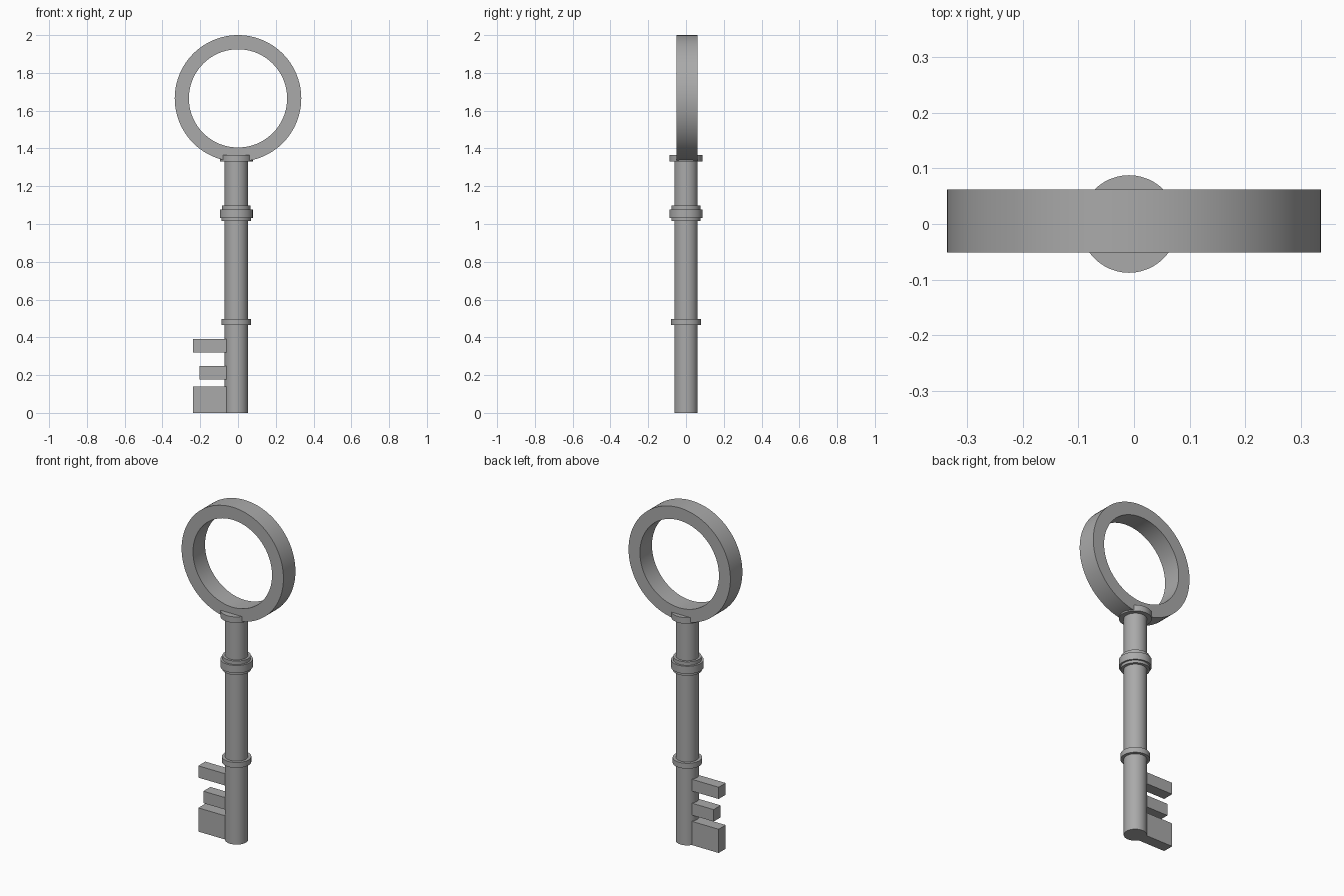
import bpy, bmesh, math
from mathutils import Matrix

if "Cube" in bpy.data.objects:
    bpy.data.objects.remove(bpy.data.objects["Cube"])

SHAFT_X = -0.009
iron = bpy.data.materials.new("dark_iron")
iron.diffuse_color = (0.4, 0.4, 0.4, 1)
iron.use_nodes = True
iron.node_tree.nodes["Principled BSDF"].inputs["Base Color"].default_value = iron.diffuse_color


def finish(name, bm, matrix=Matrix(), smooth=True):
    bmesh.ops.transform(bm, matrix=matrix, verts=bm.verts)
    bmesh.ops.recalc_face_normals(bm, faces=bm.faces)
    mesh = bpy.data.meshes.new(name)
    bm.to_mesh(mesh)
    bm.free()
    mesh.materials.append(iron)
    ob = bpy.data.objects.new(name, mesh)
    bpy.context.collection.objects.link(ob)
    if smooth:
        bpy.ops.object.select_all(action='DESELECT')
        ob.select_set(True)
        bpy.context.view_layer.objects.active = ob
        bpy.ops.object.shade_smooth_by_angle(angle=math.radians(30))
    return ob


def lathe(name, profile, matrix, steps, closed=False):
    """Revolve (radius, height) points around z."""
    bm = bmesh.new()
    verts = [bm.verts.new((r, 0, z)) for r, z in profile]
    edges = [bm.edges.new(p) for p in zip(verts, verts[1:])]
    if closed:
        edges.append(bm.edges.new((verts[-1], verts[0])))
    bmesh.ops.spin(bm, geom=verts + edges, cent=(0, 0, 0), axis=(0, 0, 1),
                   angle=2 * math.pi, steps=steps, use_merge=True)
    bmesh.ops.remove_doubles(bm, verts=bm.verts, dist=1e-5)
    return finish(name, bm, matrix)


def disc(name, radius, z0, z1):
    profile = [(0, z0), (radius, z0), (radius, z1), (0, z1)]
    return lathe(name, profile, Matrix.Translation((SHAFT_X, 0, 0)), 48)


# Bow: flat ring whose axis runs along y
lathe("bow_ring",
      [(0.26, -0.0565), (0.335, -0.0565), (0.335, 0.0565), (0.26, 0.0565)],
      Matrix.Translation((0, 0.005, 1.665)) @ Matrix.Rotation(math.pi / 2, 4, 'X'),
      96, closed=True)

# Shaft and collars
disc("shaft", 0.062, 0.0, 1.345)
disc("top_collar", 0.0875, 1.33, 1.366)
disc("lower_collar", 0.079, 0.464, 0.496)
lathe("middle_collar",
      [(0, 1.016), (0.078, 1.016), (0.078, 1.032), (0.0875, 1.032),
       (0.0875, 1.077), (0.076, 1.077), (0.076, 1.098), (0, 1.098)],
      Matrix.Translation((SHAFT_X, 0, 0)), 48)

# Bits: three flat teeth on the -x side
for name, x0, z0, z1 in (("lower_tooth", -0.238, 0.0, 0.141),
                         ("middle_tooth", -0.205, 0.178, 0.249),
                         ("upper_tooth", -0.238, 0.321, 0.391)):
    x1, y0, y1 = -0.056, -0.033, 0.033
    bm = bmesh.new()
    bmesh.ops.create_cube(bm, size=1)
    finish(name, bm,
           Matrix.Translation(((x0 + x1) / 2, (y0 + y1) / 2, (z0 + z1) / 2))
           @ Matrix.Diagonal((x1 - x0, y1 - y0, z1 - z0, 1)), smooth=False)
